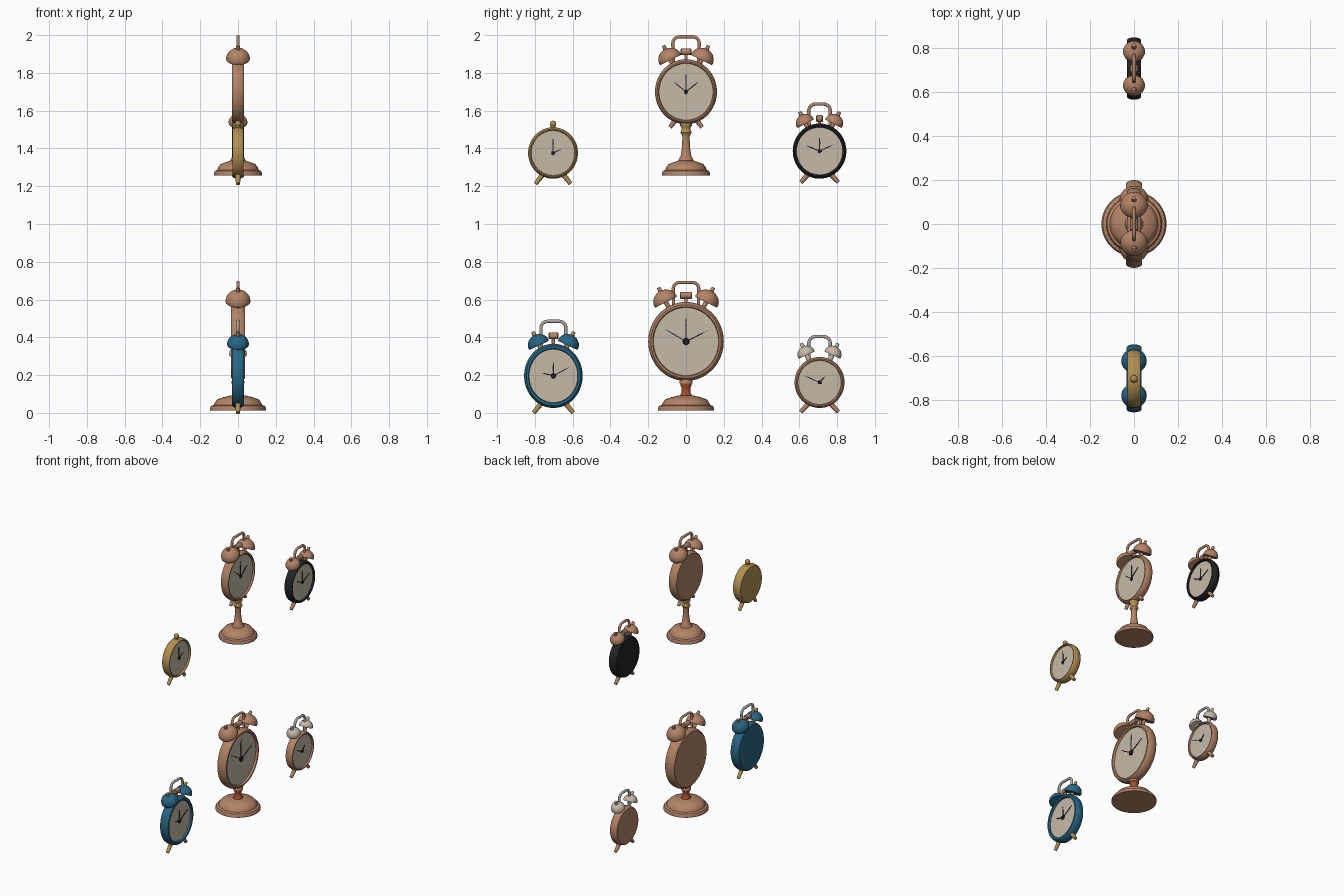
import bpy, bmesh, math
from mathutils import Vector, Matrix

if "Cube" in bpy.data.objects:
    bpy.data.objects.remove(bpy.data.objects["Cube"])


def mat(name, col):
    m = bpy.data.materials.new(name)
    m.diffuse_color = (*col, 1)
    m.use_nodes = True
    m.node_tree.nodes["Principled BSDF"].inputs["Base Color"].default_value = m.diffuse_color
    return m


COPPER = mat("copper", (0.45, 0.23, 0.135))
GOLD = mat("brass", (0.45, 0.28, 0.085))
BLUE = mat("blue", (0.022, 0.13, 0.23))
BLACK = mat("black", (0.018, 0.017, 0.018))
CREAM = mat("cream", (0.56, 0.49, 0.39))
SILVER = mat("silver", (0.42, 0.38, 0.34))
RED = mat("rust_red", (0.38, 0.075, 0.025))


def finish(ob, m, angle=35):
    ob.data.materials.clear()
    ob.data.materials.append(m)
    bpy.ops.object.select_all(action='DESELECT')
    ob.select_set(True)
    bpy.context.view_layer.objects.active = ob
    bpy.ops.object.shade_smooth_by_angle(angle=math.radians(angle))
    return ob


def lathe(name, profile, m, loc, axis=(0, 0, 1), seg=40, scale=(1, 1, 1)):
    """Revolve (radius, height) points about an axis through loc."""
    bm = bmesh.new()
    rings = []
    for r, h in profile:
        if r < 1e-6:
            rings.append([bm.verts.new((0, 0, h))])
        else:
            rings.append([bm.verts.new((r * math.cos(2 * math.pi * i / seg),
                                        r * math.sin(2 * math.pi * i / seg), h)) for i in range(seg)])
    for a, b in zip(rings, rings[1:]):
        for i in range(seg):
            j = (i + 1) % seg
            vs = [a[i % len(a)], a[j % len(a)], b[j % len(b)], b[i % len(b)]]
            bm.faces.new(list(dict.fromkeys(vs)))
    bmesh.ops.recalc_face_normals(bm, faces=bm.faces)
    rot = Vector((0, 0, 1)).rotation_difference(Vector(axis)).to_matrix().to_4x4()
    bm.transform(Matrix.Translation(loc) @ Matrix.Diagonal((*scale, 1)) @ rot)
    me = bpy.data.meshes.new(name)
    bm.to_mesh(me)
    bm.free()
    ob = bpy.data.objects.new(name, me)
    bpy.context.collection.objects.link(ob)
    return finish(ob, m)


def rod(name, a, b, r0, r1, m, seg=16):
    a, b = Vector(a), Vector(b)
    n = (b - a).length
    return lathe(name, [(0, 0), (r0, 0), (r1, n), (0, n)], m, a, b - a, seg)


def ball(name, c, r, m):
    pts = [(r * math.sin(math.pi * i / 10), -r * math.cos(math.pi * i / 10)) for i in range(11)]
    return lathe(name, pts, m, c, seg=20)


def handle(name, y, z0, z1, hw, r, m):
    """U-shaped tube with rounded corners."""
    c = 0.035
    half = [(hw * 0.96, z0)] + [(hw - c + c * math.cos(t), z1 - r - c + c * math.sin(t))
                                for t in [math.pi / 2 * i / 6 for i in range(7)]]
    path = half + [(-a, b) for a, b in reversed(half)]
    cu = bpy.data.curves.new(name, 'CURVE')
    cu.dimensions = '3D'
    cu.bevel_depth = r
    cu.bevel_resolution = 3
    cu.use_fill_caps = True
    sp = cu.splines.new('POLY')
    sp.points.add(len(path) - 1)
    for p, (a, b) in zip(sp.points, path):
        p.co = (0, y + a, b, 1)
    tmp = bpy.data.objects.new(name, cu)
    bpy.context.collection.objects.link(tmp)
    me = bpy.data.meshes.new_from_object(tmp.evaluated_get(bpy.context.evaluated_depsgraph_get()))
    bpy.data.objects.remove(tmp)
    ob = bpy.data.objects.new(name, me)
    bpy.context.collection.objects.link(ob)
    finish(ob, m, 50)


def hand(name, y, z, dy, dz, w, x):
    """Thin flat clock hand from the hub to an offset tip."""
    bm = bmesh.new()
    d = Vector((0, dy, dz))
    n = Vector((0, -dz, dy)).normalized() * w
    o = Vector((x, y, z))
    f = bm.faces.new([bm.verts.new(o + p) for p in (-d * .15 - n * .6, d * .6 - n, d, d * .6 + n, -d * .15 + n * .6)])
    ex = bmesh.ops.extrude_face_region(bm, geom=[f])
    bmesh.ops.translate(bm, vec=(0.003, 0, 0), verts=[v for v in ex['geom'] if isinstance(v, bmesh.types.BMVert)])
    bmesh.ops.recalc_face_normals(bm, faces=bm.faces)
    me = bpy.data.meshes.new(name)
    bm.to_mesh(me)
    bm.free()
    ob = bpy.data.objects.new(name, me)
    bpy.context.collection.objects.link(ob)
    finish(ob, BLACK)


def clock(tag, y, z, ry, rz, t, body, hands, inner=.86, bell=None, legs=None, top=None, ham=None, hub=.01):
    # case with raised rim, revolved about x
    s = (1, ry, rz)
    lathe(tag + "_case", [(0, -t), (.92, -t), (.965, -t * .8), (.99, -t * .4), (1, 0), (.99, t * .4), (.965, t * .8),
                          (.93, t), (inner + .02, t), (inner, t * .8), (inner, t * .4), (0, t * .4)],
          body, (0, y, z), (1, 0, 0), 64, s)
    # dial
    lathe(tag + "_dial", [(0, t * .4), (inner, t * .4), (inner, t * .6), (0, t * .6)], CREAM, (0, y, z), (1, 0, 0), 64, s)
    for i, (a, b) in enumerate(hands):
        hand(f"{tag}_hand_{i}", y, z, a, b, .004 if i == 0 else .0028, t * .6 + .001 + .002 * i)
    rod(tag + "_hub", (t * .5, y, z), (t * .6 + .01, y, z), hub, hub * .8, BLACK)
    for sgn in (-1, 1):
        # splayed feet
        if legs:
            ly, lz, lm = legs
            rod(tag + "_foot", (0, y + sgn * ly * .55, z - rz * .8), (0, y + sgn * ly, lz), .015, .011, lm)
        # tilted bell, stem and knob
        if bell:
            d, r, deg, m, km = bell
            a = math.radians(deg)
            ax = Vector((0, sgn * math.sin(a), math.cos(a)))
            c = Vector((0, y, z))
            dome = [(0, .0), (r * .96, 0), (r, .006)] + [
                (r * math.cos(q), .006 + r * .93 * math.sin(q)) for q in [math.pi / 2 * i / 8 for i in range(1, 8)]] + [
                (0, .006 + r * .93)]
            lathe(tag + "_bell", dome, m, c + ax * d, ax, 32)
            rod(tag + "_bell_stem", c + ax * (d - .035), c + ax * (d + .01), .012, .012, km)
            rod(tag + "_bell_knob", c + ax * (d + r * .9), c + ax * (d + r + .022), .012, .009, km)
    if top:
        hz, hw, hm = top
        handle(tag + "_handle", y, z + rz * .92, hz, hw, .009, hm)
    if ham:
        hz, w, hm = ham
        rod(tag + "_hammer_stem", (0, y, z + rz * .95), (0, y, hz), .009, .009, hm)
        lathe(tag + "_hammer_head", [(0, -w), (.014, -w), (.018, -w + .005), (.018, w - .005), (.014, w), (0, w)],
              hm, (0, y, hz), (0, 1, 0), 20)


def pedestal(tag, z, r, h, neck):
    # stepped, domed round base
    lathe(tag + "_base", [(0, 0), (r, 0), (r, .014), (r * .96, .024), (r * .86, .03), (r * .82, h * .6), (r * .72, h * .8),
                          (r * .5, h * .95), (neck * 1.5, h + .004), (0, h + .004)], COPPER, (0, 0, z), seg=56)


# lower row
clock("blue_clock", -.702, .196, .155, .17, .033, BLUE, [(0, .08), (.092, .05), (-.065, .017)], .83,
      (.178, .058, 25, BLUE, GOLD), (.105, .0, GOLD), (.494, .066, SILVER), (.408, .026, COPPER), .014)
clock("large_clock", 0, .378, .2, .209, .037, COPPER, [(0, .14), (-.115, .068), (.115, .058)], .86,
      (.233, .066, 27, COPPER, COPPER), None, (.70, .068, COPPER), (.622, .033, COPPER), .019)
pedestal("large_clock", .013, .148, .075, .026)
lathe("large_clock_collar", [(0, .08), (.033, .08), (.033, .092), (.024, .105), (.024, .135), (.03, .148), (.03, .158),
                             (0, .158)], RED, (0, 0, 0))
lathe("large_clock_neck", [(0, .15), (.034, .155), (.034, .168), (.026, .182), (0, .182)], COPPER, (0, 0, 0))
clock("small_clock", .707, .161, .132, .135, .028, COPPER, [(.03, .033), (-.085, .038)], .86,
      (.16, .047, 25, CREAM, CREAM), (.1, .004, COPPER), (.413, .057, SILVER))

# upper row
clock("brass_clock", -.704, 1.376, .132, .136, .03, GOLD, [(0, .085), (.046, .022)], .87, None, (.093, 1.212, GOLD))
rod("brass_clock_finial_stem", (0, -.704, 1.50), (0, -.704, 1.53), .015, .01, GOLD)
ball("brass_clock_finial", (0, -.704, 1.53), .017, GOLD)
clock("tall_clock", 0, 1.70, .164, .172, .031, COPPER, [(0, .105), (-.07, .056), (.07, .056)], .87,
      (.187, .063, 26, COPPER, COPPER), (.085, 1.512, COPPER), (2.0, .07, COPPER), (1.912, .03, COPPER))
pedestal("tall_clock", 1.257, .127, .075, .026)
lathe("tall_clock_column", [(0, 1.32), (.044, 1.32), (.04, 1.34), (.028, 1.36), (.022, 1.40), (.019, 1.46), (.022, 1.475),
                            (0, 1.475)], COPPER, (0, 0, 0))
lathe("tall_clock_collar", [(0, 1.47), (.022, 1.47), (.03, 1.485), (.024, 1.497), (.024, 1.51), (.031, 1.52),
                            (.031, 1.535), (0, 1.54)], GOLD, (0, 0, 0))
clock("black_clock", .707, 1.386, .142, .146, .031, BLACK, [(0, .08), (.08, .037), (-.075, .032)], .86,
      (.162, .05, 27, COPPER, COPPER), (.1, 1.22, COPPER), (1.644, .057, COPPER), (1.558, .018, COPPER))
